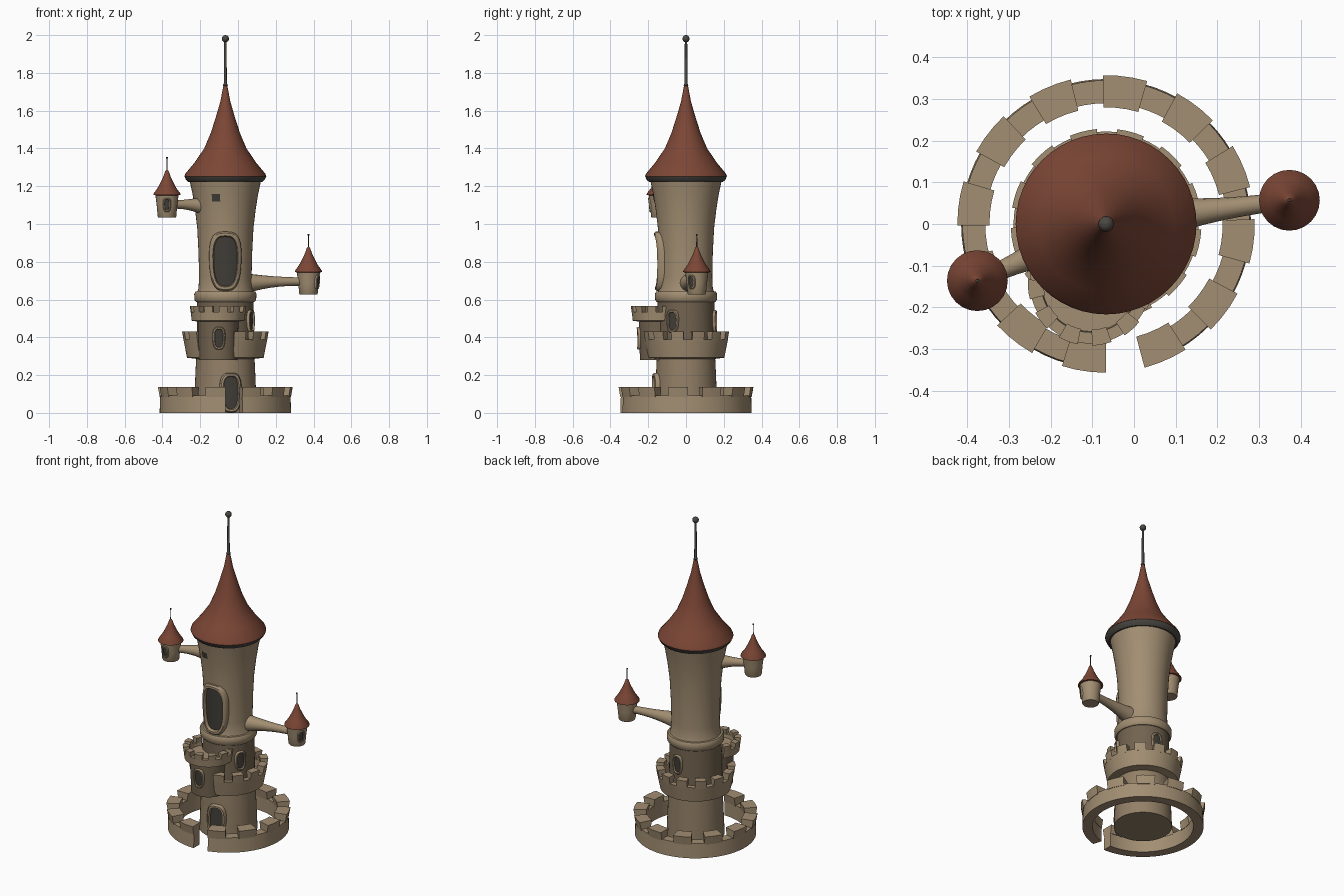
import bpy, bmesh, math
from mathutils import Vector

if "Cube" in bpy.data.objects:
    bpy.data.objects.remove(bpy.data.objects["Cube"])

CX = -0.067          # main tower axis
AXIS = (CX, 0.0)


def material(name, rgb):
    m = bpy.data.materials.new(name)
    m.diffuse_color = (*rgb, 1)
    m.use_nodes = True
    m.node_tree.nodes["Principled BSDF"].inputs["Base Color"].default_value = m.diffuse_color
    return m


STONE = material("stone", (0.36, 0.27, 0.168))
LOWER = material("weathered_stone", (0.29, 0.215, 0.135))
SHADE = material("dark_stone", (0.17, 0.125, 0.08))
ROOF = material("roof_tile", (0.20, 0.062, 0.036))
TRIM = material("dark_trim", (0.07, 0.064, 0.055))
GLASS = material("window_dark", (0.052, 0.047, 0.04))


def finish(name, bm, mat, recalc=True, angle=40):
    if recalc:
        bmesh.ops.remove_doubles(bm, verts=bm.verts, dist=1e-5)
        bmesh.ops.recalc_face_normals(bm, faces=bm.faces)
    me = bpy.data.meshes.new(name)
    bm.to_mesh(me)
    bm.free()
    me.materials.append(mat)
    me.shade_smooth()
    me.set_sharp_from_angle(angle=math.radians(angle))
    ob = bpy.data.objects.new(name, me)
    bpy.context.collection.objects.link(ob)
    return ob


def bridge(bm, loops, closed):
    """Join successive vertex loops with quads."""
    n = len(loops[0])
    for a, b in zip(loops, loops[1:]):
        for i in range(n if closed else n - 1):
            j = (i + 1) % n
            bm.faces.new((a[i], a[j], b[j], b[i]))


def lathe(name, profile, axis, mat, segs=48, angle=40):
    """Full turn of a profile of (radius, z) points that starts and ends on the axis."""
    bm = bmesh.new()
    loops = []
    for k in range(segs + 1):
        t = 2 * math.pi * k / segs
        loops.append([bm.verts.new((axis[0] + r * math.cos(t), axis[1] + r * math.sin(t), z))
                      for r, z in profile])
    bridge(bm, loops, False)
    bmesh.ops.remove_doubles(bm, verts=bm.verts, dist=1e-5)
    bmesh.ops.dissolve_degenerate(bm, edges=bm.edges, dist=1e-6)
    return finish(name, bm, mat, angle=angle)


def arc_block(bm, section, axis, a0, a1):
    """Sweep a closed (radius, z) section from angle a0 to a1 (degrees)."""
    n = max(2, int(abs(a1 - a0) / 5))
    loops = []
    for k in range(n + 1):
        t = math.radians(a0 + (a1 - a0) * k / n)
        loops.append([bm.verts.new((axis[0] + r * math.cos(t), axis[1] + r * math.sin(t), z))
                      for r, z in section])
    bridge(bm, loops, True)
    bm.faces.new(loops[0])
    bm.faces.new(loops[-1][::-1])


def battlement(name, section, merlon, axis, a0, a1, count, fill=0.58):
    """Ring wall with evenly spaced merlons."""
    bm = bmesh.new()
    arc_block(bm, section, axis, a0, a1)
    pitch = (a1 - a0) / (count - 1 + fill)
    for k in range(count):
        arc_block(bm, merlon, axis, a0 + k * pitch, a0 + (k + fill) * pitch)
    bmesh.ops.recalc_face_normals(bm, faces=bm.faces)
    return finish(name, bm, STONE, recalc=False)


def window(name, axis, deg, z0, z1, width, r0, r1, frame=0.014, depth=0.016, n=32):
    """Arched frame and dark pane wrapped on a round wall (radius r0 at z0, r1 at z1)."""
    a, zc, h = math.radians(deg), (z0 + z1) / 2, (z1 - z0) / 2

    def loop(bm, inset, d, scale=1.0):
        out = []
        for k in range(n):
            t = 2 * math.pi * k / n
            c, s = math.cos(t), math.sin(t)
            v = math.copysign(abs(s) ** 0.8, s) * (h - inset) * scale
            u = math.copysign(abs(c) ** 0.65, c) * (width / 2 - inset) * scale * (1 + 0.08 * v / h)
            r = r0 + (r1 - r0) * (v + h) / (2 * h) + d
            ang = a + u / r
            out.append(bm.verts.new((axis[0] + r * math.cos(ang), axis[1] + r * math.sin(ang), zc + v)))
        return out

    bm = bmesh.new()
    rings = [loop(bm, 0, -0.02), loop(bm, 0, depth * 0.6), loop(bm, frame * 0.3, depth),
             loop(bm, frame * 0.8, depth), loop(bm, frame, depth * 0.6), loop(bm, frame, -0.02)]
    bridge(bm, rings + rings[:1], True)
    finish(name + "_frame", bm, STONE)
    bm = bmesh.new()
    rings = [loop(bm, frame * 0.8, 0.004, s) for s in (1, 0.66, 0.33)]
    bridge(bm, rings, True)
    bm.faces.new(rings[-1])
    finish(name + "_pane", bm, GLASS, recalc=False)


def arm(name, start, end, radii, drop):
    """Tapering bracket joining the tower to a hanging turret."""
    p, q = Vector(start), Vector(end)
    d = (q - p).normalized()
    side = Vector((-d.y, d.x, 0)).normalized()
    up = Vector((0, 0, 1))
    bm = bmesh.new()
    loops = []
    for k in range(9):
        t = k / 8
        r = radii[1] + (radii[0] - radii[1]) * (1 - t) ** 2.2
        c = p.lerp(q, t) - up * drop * (1 - t) ** 2.2
        loops.append([bm.verts.new(c + r * (side * math.cos(i * math.pi / 8) + up * math.sin(i * math.pi / 8)))
                      for i in range(16)])
    bridge(bm, loops, True)
    bm.faces.new(loops[0])
    bm.faces.new(loops[-1])
    finish(name, bm, STONE)


# Outer ring wall with a gateway at the front
battlement("outer_wall",
           [(0.29, 0), (0.348, 0), (0.345, 0.093), (0.29, 0.093)],
           [(0.288, 0.085), (0.348, 0.085), (0.357, 0.138), (0.28, 0.138)],
           AXIS, -75, 270, 12)

# Lower tower walls
lathe("lower_tower", [(0, 0), (0.167, 0), (0.163, 0.1), (0.158, 0.22), (0.154, 0.3), (0, 0.3)], AXIS, LOWER)
lathe("middle_tower", [(0, 0.3), (0.154, 0.3), (0.151, 0.45), (0.15, 0.6), (0, 0.6)], AXIS, SHADE)

# Middle balcony, open where the front bay stands
battlement("middle_balcony",
           [(0.145, 0.285), (0.203, 0.292), (0.222, 0.388), (0.19, 0.388), (0.187, 0.335), (0.145, 0.335)],
           [(0.187, 0.38), (0.221, 0.38), (0.229, 0.43), (0.182, 0.43)],
           AXIS, -78, 228, 11)

# Front bay with its own balcony
BAY = (-0.105, -0.142)
lathe("front_bay", [(0, 0.28), (0.102, 0.28), (0.105, 0.4), (0.108, 0.5), (0, 0.505)], BAY, SHADE)
lathe("front_bay_floor", [(0, 0.495), (0.125, 0.49), (0.125, 0.512), (0, 0.512)], BAY, STONE)
battlement("front_balcony",
           [(0.1, 0.482), (0.14, 0.488), (0.145, 0.535), (0.118, 0.535), (0.115, 0.505), (0.1, 0.505)],
           [(0.116, 0.53), (0.145, 0.53), (0.15, 0.565), (0.112, 0.565)],
           BAY, 145, 385, 8)

# Collar and flared upper tower
lathe("tower_collar", [(0, 0.588), (0.155, 0.588), (0.163, 0.597), (0.165, 0.63), (0.158, 0.642),
                       (0.14, 0.645), (0, 0.645)], AXIS, STONE)
lathe("upper_tower", [(0, 0.63), (0.152, 0.63), (0.142, 0.66), (0.139, 0.72), (0.142, 0.85), (0.149, 0.98),
                      (0.161, 1.08), (0.174, 1.16), (0.188, 1.225), (0, 1.23)], AXIS, STONE)

# Main roof, eave, pole and ball
lathe("roof_eave", [(0, 1.222), (0.195, 1.222), (0.209, 1.235), (0.216, 1.252), (0, 1.254)], AXIS, TRIM)
lathe("main_roof", [(0, 1.252), (0.217, 1.252), (0.212, 1.266), (0.163, 1.325), (0.112, 1.4), (0.078, 1.48),
                    (0.052, 1.56), (0.026, 1.65), (0.01, 1.735), (0, 1.737)], AXIS, ROOF)
lathe("roof_pole", [(0, 1.72), (0.009, 1.725), (0.013, 1.735), (0.008, 1.745), (0.0065, 1.97), (0, 1.975)],
      AXIS, TRIM, segs=16)
lathe("pole_ball", [(0.019 * math.sin(i * math.pi / 10), 1.981 - 0.019 * math.cos(i * math.pi / 10))
                    for i in range(11)], AXIS, TRIM, segs=20)

# Hanging turrets: centre, base height, window direction, arm heights at tower and turret
for side, centre, z, face in (("left", (-0.376, -0.136), 1.035, -90), ("right", (0.373, 0.057), 0.627, -30)):
    lathe(side + "_turret", [(0, z), (0.046, z), (0.049, z + 0.005), (0.054, z + 0.06),
                             (0.062, z + 0.122), (0, z + 0.122)], centre, STONE, segs=24)
    lathe(side + "_turret_roof", [(0, z + 0.113), (0.073, z + 0.118), (0.071, z + 0.126), (0.05, z + 0.155),
                                  (0.034, z + 0.185), (0.019, z + 0.217), (0.008, z + 0.248), (0, z + 0.255)],
          centre, ROOF, segs=24)
    lathe(side + "_turret_needle", [(0, z + 0.24), (0.003, z + 0.242), (0.0025, z + 0.31), (0.005, z + 0.314),
                                    (0.004, z + 0.32), (0, z + 0.321)], centre, TRIM, segs=8)
    window(side + "_turret_window", centre, face, z + 0.028, z + 0.104, 0.044, 0.051, 0.059,
           frame=0.009, depth=0.007, n=24)
    out = (Vector(centre) - Vector(AXIS)).normalized()
    root = Vector(AXIS) + out * 0.125
    tip = Vector(centre) - out * 0.03
    arm(side + "_arm", (root.x, root.y, z + 0.072), (tip.x, tip.y, z + 0.068), (0.05, 0.022), 0.012)

# Door and windows
window("front_door", AXIS, -80, 0.002, 0.212, 0.118, 0.167, 0.158, frame=0.02, depth=0.02)
window("great_window", AXIS, -90, 0.645, 0.96, 0.18, 0.141, 0.147, frame=0.027, depth=0.022)
window("bay_window", BAY, -88, 0.335, 0.455, 0.07, 0.104, 0.107, frame=0.013, depth=0.012)
window("side_window", AXIS, -28, 0.425, 0.545, 0.07, 0.151, 0.15, frame=0.013, depth=0.013)
window("rear_window", AXIS, 82, 0.425, 0.545, 0.07, 0.151, 0.15, frame=0.013, depth=0.013)

# Small dark slit below the roof: a thin curved plate
bm = bmesh.new()
slit = [[bm.verts.new((CX + (0.1745 + e) * math.cos(math.radians(g)),
                       (0.1745 + e) * math.sin(math.radians(g)), zz))
         for g in (-114, -109, -104, -99)] for e, zz in ((-0.003, 1.12), (0.004, 1.158))]
bridge(bm, slit, False)
finish("wall_slit", bm, GLASS, recalc=False)
